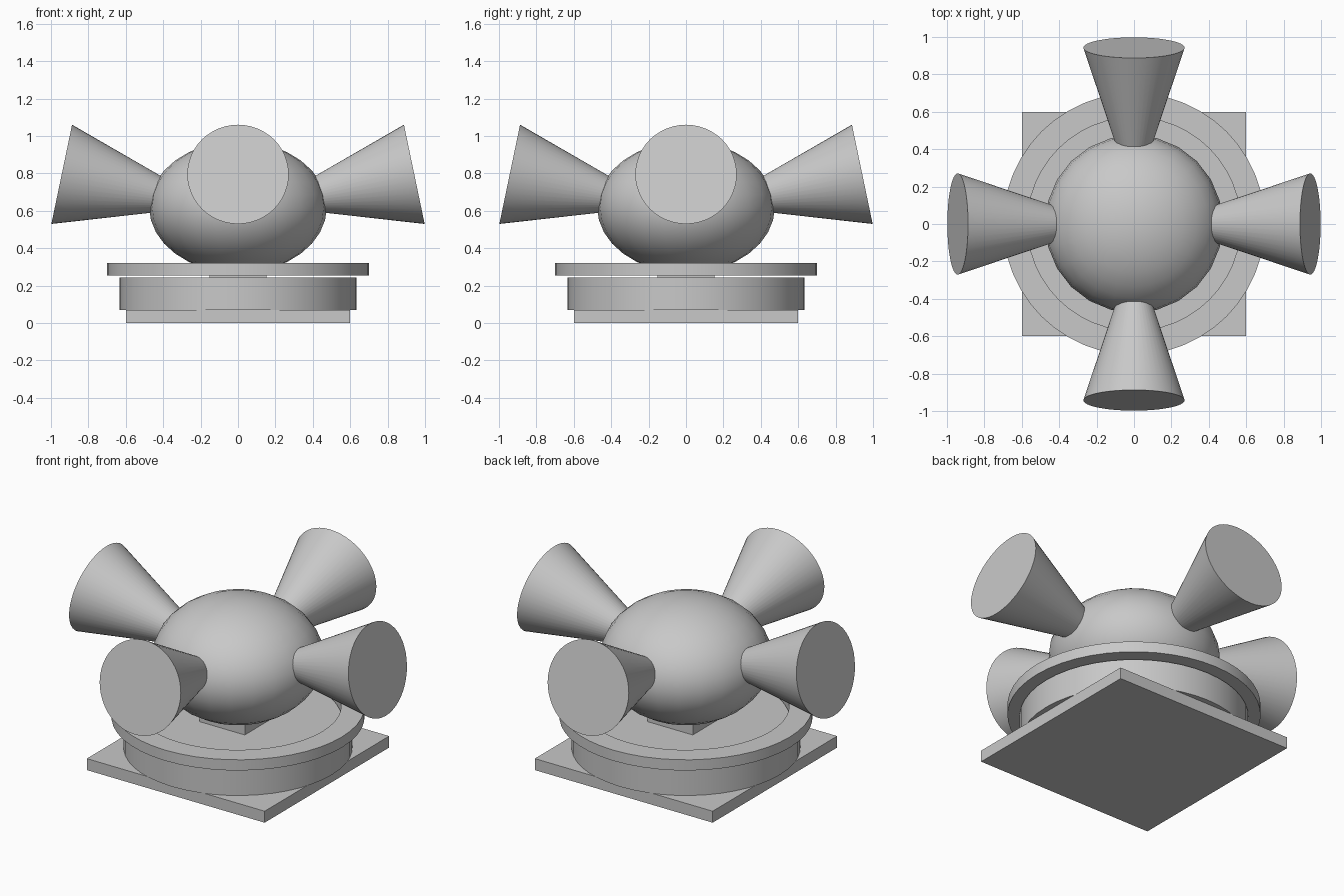
import bpy
import math
from mathutils import Matrix, Vector

cube = bpy.data.objects.get("Cube")
if cube:
    bpy.data.objects.remove(cube, do_unlink=True)

grey = bpy.data.materials.new("plain_grey")
grey.use_nodes = True
colour = (0.58, 0.58, 0.58, 1.0)
grey.diffuse_color = colour
grey.node_tree.nodes["Principled BSDF"].inputs["Base Color"].default_value = colour


def finish(name, smooth=True):
    """Name the active object, colour it and shade it."""
    obj = bpy.context.object
    obj.name = name
    obj.data.materials.clear()
    obj.data.materials.append(grey)
    if smooth:
        bpy.ops.object.shade_smooth_by_angle(angle=math.radians(35))
    return obj


def box(name, half, bottom, top):
    bpy.ops.mesh.primitive_cube_add(size=2, location=(0, 0, (bottom + top) / 2))
    bpy.context.object.scale = (half, half, (top - bottom) / 2)
    bpy.ops.object.transform_apply(location=False, rotation=False, scale=True)
    return finish(name, smooth=False)


def lathe(name, profile, sides=48):
    """Spin a closed (radius, height) loop around z into a ring."""
    count = len(profile)
    verts = []
    for i in range(sides):
        a = math.tau * i / sides
        verts += [(r * math.cos(a), r * math.sin(a), z) for r, z in profile]
    faces = []
    for i in range(sides):
        here, there = i * count, (i + 1) % sides * count
        for j in range(count):
            k = (j + 1) % count
            faces.append((here + j, there + j, there + k, here + k))
    mesh = bpy.data.meshes.new(name)
    mesh.from_pydata(verts, [], faces)
    obj = bpy.data.objects.new(name, mesh)
    bpy.context.collection.objects.link(obj)
    bpy.ops.object.select_all(action="DESELECT")
    obj.select_set(True)
    bpy.context.view_layer.objects.active = obj
    return finish(name)


# Square plate and round drum
box("base_plate", 0.60, 0.0, 0.07)
bpy.ops.mesh.primitive_cylinder_add(vertices=48, radius=0.633, depth=0.173,
                                    location=(0, 0, 0.1575))
finish("base_drum")

# Open ring floating just above the drum
lathe("rim_ring", [(0.57, 0.255), (0.70, 0.255), (0.70, 0.32), (0.57, 0.32)])

# Short post that carries the body
box("support_post", 0.152, 0.244, 0.42)

# Flattened round body
bpy.ops.mesh.primitive_uv_sphere_add(segments=24, ring_count=16, radius=1,
                                     location=(0, 0, 0.62))
bpy.context.object.scale = (0.475, 0.475, 0.352)
bpy.ops.object.transform_apply(location=False, rotation=False, scale=True)
finish("body")

# Four flared horns, tilted upward
tip = Vector((0.137, 0, 0.627))
mouth = Vector((0.9425, 0, 0.795))
axis = mouth - tip
for i, side in enumerate(("left", "back", "right", "front")):
    bpy.ops.mesh.primitive_cone_add(vertices=48, radius1=0.03, radius2=0.271,
                                    depth=axis.length * 0.89)
    horn = finish("horn_" + side)
    aim = axis.to_track_quat("Z", "Y").to_matrix().to_4x4()
    place = Matrix.Translation(mouth - axis * 0.445)
    turn = Matrix.Rotation(i * math.pi / 2, 4, "Z")
    horn.matrix_world = turn @ place @ aim
